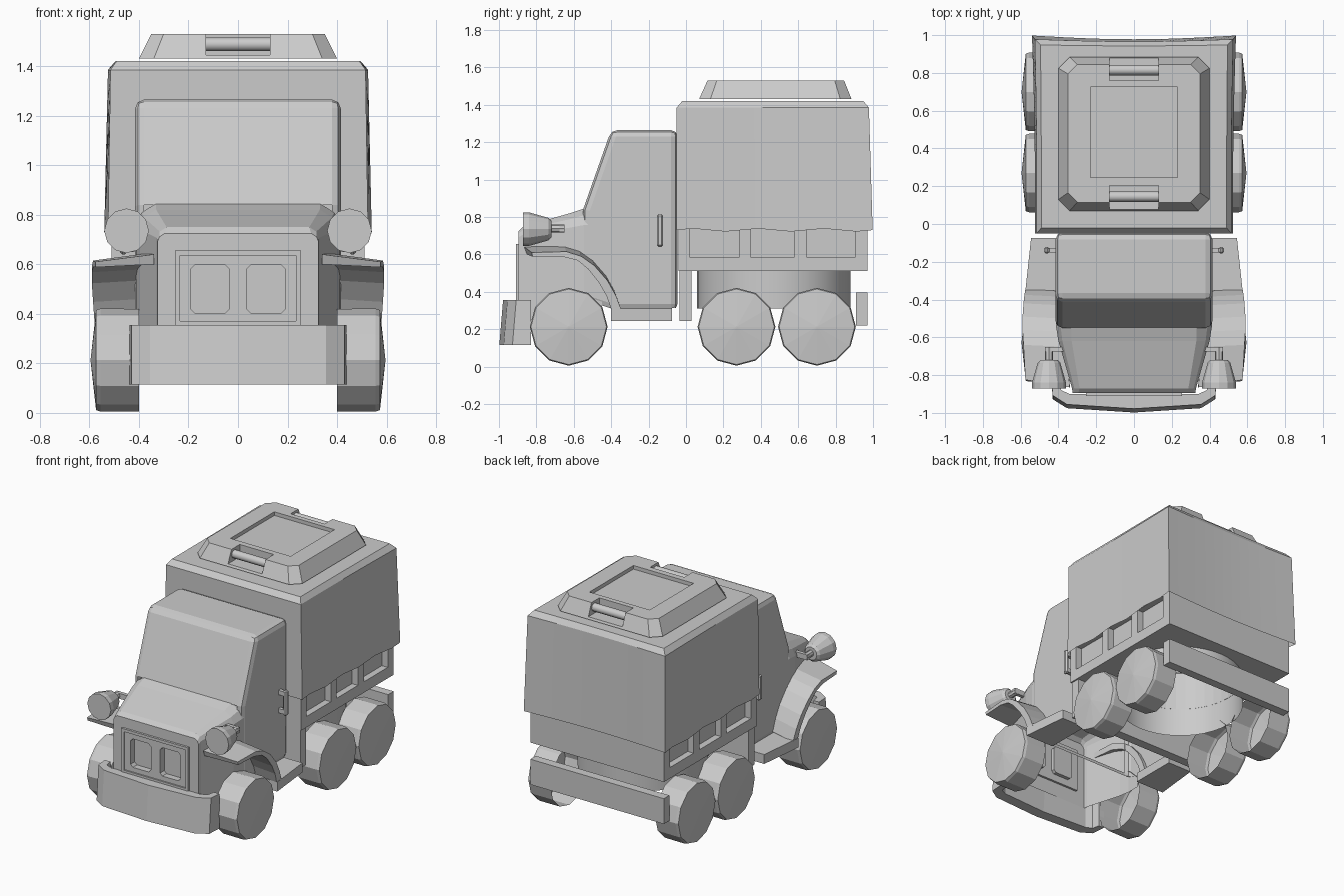
import bpy, bmesh, math
from mathutils import Vector

if "Cube" in bpy.data.objects:
    bpy.data.objects.remove(bpy.data.objects["Cube"])

grey = bpy.data.materials.new("plain_grey")
grey.diffuse_color = (0.6, 0.6, 0.6, 1)
grey.use_nodes = True
grey.node_tree.nodes["Principled BSDF"].inputs["Base Color"].default_value = grey.diffuse_color


def finish(name, bm, smooth=None):
    bmesh.ops.recalc_face_normals(bm, faces=bm.faces)
    me = bpy.data.meshes.new(name)
    bm.to_mesh(me)
    bm.free()
    me.materials.append(grey)
    ob = bpy.data.objects.new(name, me)
    bpy.context.collection.objects.link(ob)
    if smooth:
        activate(ob)
        bpy.ops.object.shade_smooth_by_angle(angle=math.radians(smooth))
    return ob


def activate(ob):
    bpy.ops.object.select_all(action='DESELECT')
    ob.select_set(True)
    bpy.context.view_layer.objects.active = ob


def loft(name, rings, smooth=None, caps=(True, True)):
    """Skin closed rings of equal length and cap the chosen ends."""
    bm = bmesh.new()
    vs = [[bm.verts.new(p) for p in r] for r in rings]
    n = len(vs[0])
    for a, b in zip(vs, vs[1:]):
        for i in range(n):
            j = (i + 1) % n
            bm.faces.new((a[i], a[j], b[j], b[i]))
    if caps[0]:
        bm.faces.new(vs[0])
    if caps[1]:
        bm.faces.new(vs[-1])
    return finish(name, bm, smooth)


def box(name, x0, x1, y0, y1, z0, z1):
    return loft(name, [[(x0, y0, z), (x1, y0, z), (x1, y1, z), (x0, y1, z)] for z in (z0, z1)])


def lathe(name, centre, axis, stations, n, smooth=None, caps=(True, True)):
    """Stations are (position along axis, radius)."""
    rings = []
    for t, r in stations:
        ring = []
        for i in range(n):
            a = 2 * math.pi * i / n
            p = [r * math.cos(a), r * math.sin(a)]
            p.insert(axis, t)
            ring.append(Vector(centre) + Vector(p))
        rings.append(ring)
    return loft(name, rings, smooth, caps)


def bevel(ob, width, segments=1):
    activate(ob)
    m = ob.modifiers.new("bevel", 'BEVEL')
    m.width, m.segments, m.angle_limit = width, segments, math.radians(25)
    bpy.ops.object.modifier_apply(modifier=m.name)


def cut(ob, cutters):
    for c in cutters:
        activate(ob)
        m = ob.modifiers.new("cut", 'BOOLEAN')
        m.operation, m.solver, m.object = 'DIFFERENCE', 'EXACT', c
        bpy.ops.object.modifier_apply(modifier=m.name)
        bpy.data.objects.remove(c)


def open_faces(ob, rule):
    """Delete faces matching a rule, leaving an open shell."""
    bm = bmesh.new()
    bm.from_mesh(ob.data)
    bm.normal_update()
    bmesh.ops.delete(bm, geom=[f for f in bm.faces if rule(f)], context='FACES')
    bm.to_mesh(ob.data)
    bm.free()


# Cab: side profile widened across x, edges rounded, open below and into the hood
side = [(-0.55, 0.35), (-0.55, 0.84), (-0.40, 1.265), (-0.045, 1.265), (-0.045, 0.30), (-0.40, 0.30)]
cab = loft("cab", [[(x, y, z) for y, z in side] for x in (-0.415, 0.415)])
bevel(cab, 0.036, 2)
open_faces(cab, lambda f: f.normal.z < -0.8 or f.normal.y < -0.98)

# Hood: tapered cross-sections from grille back to windshield, open below
rings = []
for y, w, top, c in ((-0.895, 0.325, 0.725, 0.03), (-0.87, 0.328, 0.75, 0.04), (-0.62, 0.40, 0.82, 0.07),
                     (-0.545, 0.412, 0.845, 0.08), (-0.45, 0.412, 0.845, 0.08)):
    half = [(w, 0.25), (w, top - c * 1.1), (w - c * 0.3, top - c * 0.45), (w - c, top)]
    rings.append([(x, y, z) for x, z in half] + [(-x, y, z) for x, z in reversed(half)])
hood = loft("hood", rings)

# Grille: raised frame, shallow panel, two deep openings with clipped corners
grille = box("grille_frame", -0.255, 0.255, -0.91, -0.88, 0.352, 0.655)
cut(grille, [box("panel_cutter", -0.235, 0.235, -0.95, -0.9, 0.37, 0.635)])
for ob, depth in ((grille, -0.8), (hood, -0.855)):
    holes = []
    for s in (-1, 1):
        hx, hz, k = 0.077, 0.098, 0.017
        corner = [(hx, hz - k), (hx - k, hz), (k - hx, hz), (-hx, hz - k),
                  (-hx, k - hz), (k - hx, -hz), (hx - k, -hz), (hx, k - hz)]
        holes.append(loft("hole_cutter", [[(s * 0.113 + x, y, 0.50 + z) for x, z in corner] for y in (-0.95, depth)]))
    cut(ob, holes)
open_faces(hood, lambda f: f.normal.z < -0.9 and f.calc_center_median().z < 0.3 or f.normal.y > 0.9)

# Front bumper: bent band leaning back at the top
outer = [(0.437, -0.828), (0.43, -0.92), (0.355, -0.967), (0, -0.99)]
inner = [(0, -0.912), (0.34, -0.90), (0.385, -0.88), (0.395, -0.828)]
loop = (outer + [(-x, y) for x, y in reversed(outer[:3])]
        + [(-x, y) for x, y in reversed(inner[1:])] + inner)
loft("front_bumper", [[(x, y - d if y < -0.9 else y, z) for x, y in loop]
                      for z, d in ((0.115, 0.008), (0.355, -0.012))])

# Mirrored cab parts
for s in (-1, 1):
    # Fender: upper y, z, lower y, z, inner x, outer x
    rings = []
    for y, z, yl, zl, xi, xo in ((-0.865, 0.64, -0.85, 0.60, 0.34, 0.575), (-0.65, 0.645, -0.66, 0.60, 0.36, 0.585),
                                 (-0.57, 0.62, -0.58, 0.58, 0.38, 0.59), (-0.50, 0.57, -0.525, 0.535, 0.39, 0.59),
                                 (-0.43, 0.49, -0.465, 0.46, 0.39, 0.585), (-0.385, 0.41, -0.425, 0.39, 0.39, 0.58),
                                 (-0.355, 0.33, -0.40, 0.32, 0.39, 0.575)):
        rings.append([(s * xi, y, z), (s * xo, y + 0.01, z - 0.03), (s * xo, yl, zl - 0.012), (s * xi, yl, zl)])
    rings[0] = [(x, y + (0.03 if abs(x) > 0.5 else 0), z) for x, y, z in rings[0]]
    loft("fender", rings)

    # Running board
    loft("running_board", [[(s * 0.36, -0.40, z), (s * 0.58, -0.40, z), (s * 0.545, -0.075, z), (s * 0.36, -0.075, z)]
                           for z in (0.245, 0.31)])

    # Headlight with stem and bracket
    lathe("headlight", (s * 0.45, 0, 0.735), 1,
          [(-0.872, 0.09), (-0.84, 0.09), (-0.735, 0.06), (-0.72, 0.045)], 12)
    lathe("headlight_stem", (s * 0.45, 0, 0.738), 1, [(-0.725, 0.022), (-0.65, 0.022)], 8)
    box("headlight_bracket", min(s * 0.36, s * 0.47), max(s * 0.36, s * 0.47), -0.675, -0.65, 0.72, 0.757)

    # Door handle: bar on two mounts
    bar = box("door_handle", s * 0.462 - 0.014, s * 0.462 + 0.014, -0.156, -0.122, 0.64, 0.815)
    bevel(bar, 0.009)
    for z in (0.665, 0.79):
        box("handle_mount", s * 0.43 - 0.03, s * 0.43 + 0.03, -0.152, -0.126, z - 0.015, z + 0.015)

    # Wheels with domed outer caps, open on the inside
    for y in (-0.627, 0.27, 0.70):
        lathe("wheel", (0, y, 0.213), 0,
              [(s * 0.40, 0.207), (s * 0.555, 0.208), (s * 0.573, 0.202), (s * 0.595, 0.004)],
              12, caps=(False, True))

# Cross plate hanging behind the cab
box("cross_plate", -0.5, 0.5, -0.035, 0.03, 0.245, 0.515)

# Cargo bed with three recessed panels on each side and a round well in the floor
bed = box("cargo_bed", -0.51, 0.51, -0.04, 0.97, 0.51, 0.78)
cutters = [lathe("well_cutter", (0, 0.47, 0), 2, [(0.4, 0.409), (0.9, 0.409)], 40)]
for s in (-1, 1):
    for y0, y1 in ((0.02, 0.285), (0.345, 0.58), (0.645, 0.905)):
        cutters.append(box("recess_cutter", s * 0.51 - 0.045, s * 0.51 + 0.045, y0, y1, 0.585, 0.755))
cut(bed, cutters)


# Canvas cover: softly bowed walls, narrower at the front, with a wavy hem
def canvas_ring(wf, wb, y0, y1, z, bow, wave):
    n, pts = 12, []
    corners = [(-wf, y0), (wf, y0), (wb, y1), (-wb, y1)]
    normals = [(0, 0), (-1, 0), (0, -1), (1, 0)]
    for k in range(4):
        (ax, ay), (bx, by) = corners[k], corners[(k + 1) % 4]
        for i in range(n):
            t = i / n
            b = bow * math.sin(math.pi * t)
            pts.append((ax + (bx - ax) * t + normals[k][0] * b * 0.3, ay + (by - ay) * t + normals[k][1] * b,
                        z + (wave * math.sin(t * math.pi * 6) if k in (1, 3) else 0)))
    return pts


loft("canvas_cover", [canvas_ring(0.525, 0.54, -0.05, 0.998, 0.73, 0.02, 0.008),
                      canvas_ring(0.515, 0.525, -0.05, 0.978, 1.385, 0.012, 0),
                      canvas_ring(0.49, 0.495, -0.02, 0.948, 1.42, 0.005, 0)], 25, caps=(False, True))


# Roof hatch: chamfered frustum with a sunken panel and two notches
def hatch_ring(x, y0, y1, z, c):
    return [(-x + c, y0, z), (x - c, y0, z), (x, y0 + c, z), (x, y1 - c, z),
            (x - c, y1, z), (-x + c, y1, z), (-x, y1 - c, z), (-x, y0 + c, z)]


hatch = loft("roof_hatch", [hatch_ring(0.40, 0.07, 0.885, 1.43, 0.06), hatch_ring(0.35, 0.115, 0.845, 1.53, 0.05)])
cut(hatch, [box("panel_cutter", -0.23, 0.23, 0.245, 0.725, 1.505, 1.6),
            box("notch_cutter", -0.13, 0.13, 0.0, 0.205, 1.445, 1.6),
            box("notch_cutter", -0.13, 0.13, 0.76, 0.95, 1.445, 1.6)])
for y in (0.145, 0.815):
    lathe("hatch_roller", (0, y, 1.488), 0, [(-0.132, 0.028), (0.132, 0.028)], 10, 40)

# Round open skirt under the bed and the rear bumper
lathe("under_skirt", (0, 0.47, 0), 2, [(0.31, 0.41), (0.515, 0.41)], 40, 30, caps=(False, False))
box("rear_bumper", -0.51, 0.51, 0.91, 0.97, 0.22, 0.395)
